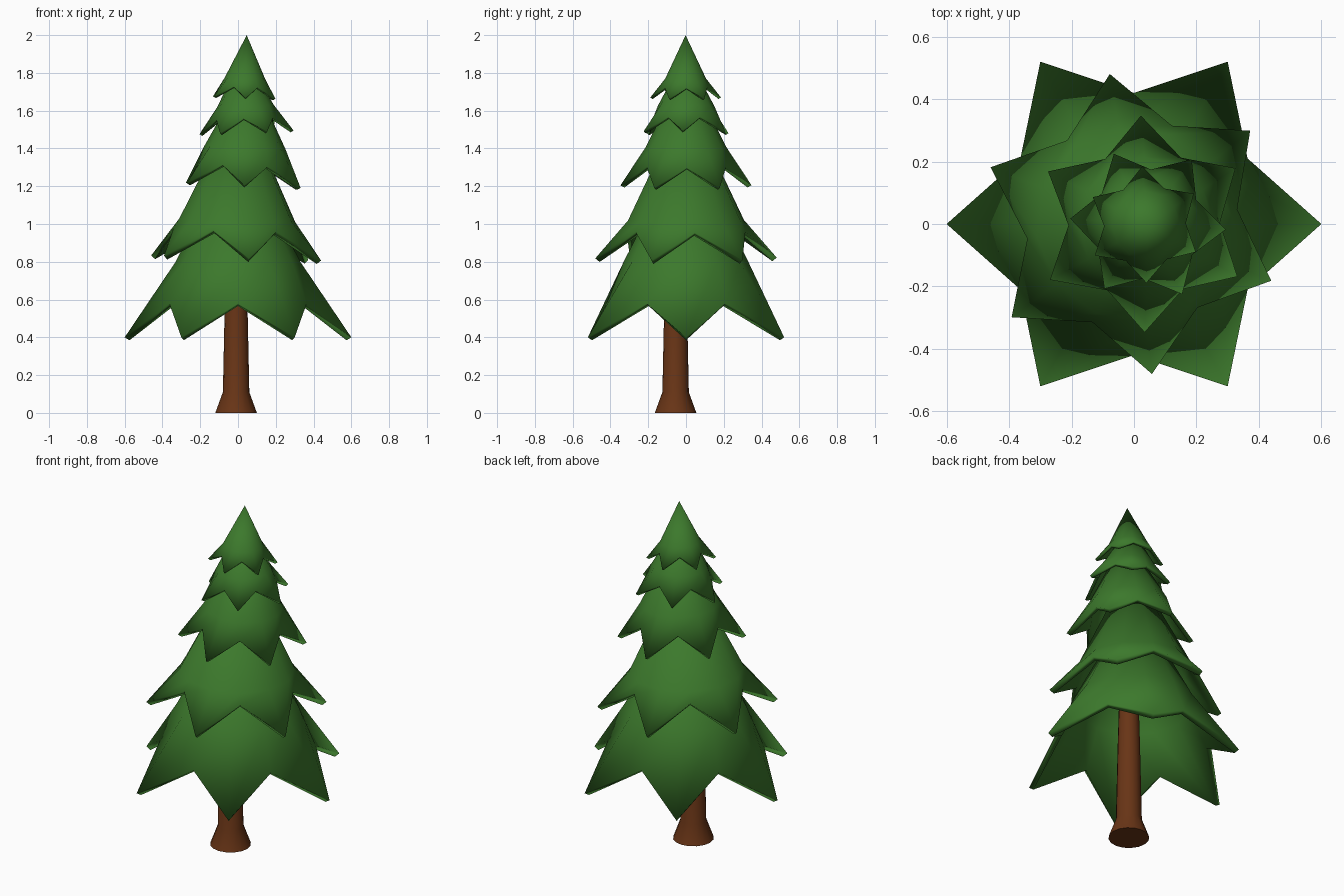
import bpy, bmesh
from math import cos, sin, pi, radians

if "Cube" in bpy.data.objects:
    bpy.data.objects.remove(bpy.data.objects["Cube"])


def material(name, color):
    m = bpy.data.materials.new(name)
    m.diffuse_color = color
    m.use_nodes = True
    m.node_tree.nodes["Principled BSDF"].inputs["Base Color"].default_value = m.diffuse_color
    return m


def finish(bm, name, mat, loc, angle):
    bmesh.ops.recalc_face_normals(bm, faces=bm.faces)
    mesh = bpy.data.meshes.new(name)
    bm.to_mesh(mesh)
    bm.free()
    ob = bpy.data.objects.new(name, mesh)
    ob.location = loc
    mesh.materials.append(mat)
    bpy.context.collection.objects.link(ob)
    bpy.ops.object.select_all(action='DESELECT')
    ob.select_set(True)
    bpy.context.view_layer.objects.active = ob
    bpy.ops.object.shade_smooth_by_angle(angle=radians(angle))
    return ob


def ring(bm, n, point):
    return [bm.verts.new(point(i)) for i in range(n)]


def bridge(bm, a, b):
    n = len(a)
    for i in range(n):
        j = (i + 1) % n
        bm.faces.new((a[i], a[j], b[j], b[i]))


def tier(name, center, z, radius, turn, tilt, mid_r, mid_h, height, thick):
    """Six-pointed skirt: star hem, waist ring and apex, given thickness inwards."""
    bm = bmesh.new()

    def at(i, r, h):
        a = radians(turn) + i * pi / 6
        return (r * cos(a), r * sin(a), h)

    hem = ring(bm, 12, lambda i: at(i, radius * (0.7 if i % 2 else 1),
                                    0.3 * radius * (i % 2)))
    waist = ring(bm, 12, lambda i: at(i, mid_r, mid_h))
    bridge(bm, hem, waist)
    apex = bm.verts.new((0, 0, height))
    for i in range(12):
        bm.faces.new((waist[i], waist[(i + 1) % 12], apex))
    ob = finish(bm, name, green, (*center, z), 40)
    ob.rotation_euler.y = tilt
    mod = ob.modifiers.new("thickness", 'SOLIDIFY')
    mod.thickness = thick
    mod.offset = -1


green = material("needles", (0.045, 0.19, 0.025, 1))
brown = material("bark", (0.14, 0.035, 0.008, 1))

# Foliage tiers: name, centre, z, radius, turn, tilt, waist radius/height, height, thickness
tier("foliage_bottom", (0, 0), 0.40, 0.60, 0, 0, 0.33, 0.40, 1.05, 0.03)
tier("foliage_lower", (-0.01, 0), 0.82, 0.485, 38, 0.03, 0.31, 0.20, 0.85, 0.03)
tier("foliage_middle", (0.028, 0), 1.205, 0.347, 31, 0.045, 0.215, 0.20, 0.62, 0.024)
tier("foliage_upper", (0.045, 0), 1.485, 0.25, -4, -0.04, 0.15, 0.14, 0.42, 0.018)
tier("foliage_top", (0.033, -0.002), 1.67, 0.187, 32, 0.04, 0.108, 0.10, 0.33, 0.015)

# Trunk with a flared foot
bm = bmesh.new()
prev = None
for r, z in [(0.11, 0), (0.07, 0.11), (0.06, 0.58), (0.05, 0.95)]:
    cur = ring(bm, 16, lambda i: (r * cos(i * pi / 8), r * sin(i * pi / 8), z))
    if prev:
        bridge(bm, prev, cur)
    else:
        bm.faces.new(cur)
    prev = cur
bm.faces.new(prev)
finish(bm, "trunk", brown, (-0.01, -0.055, 0), 40)
